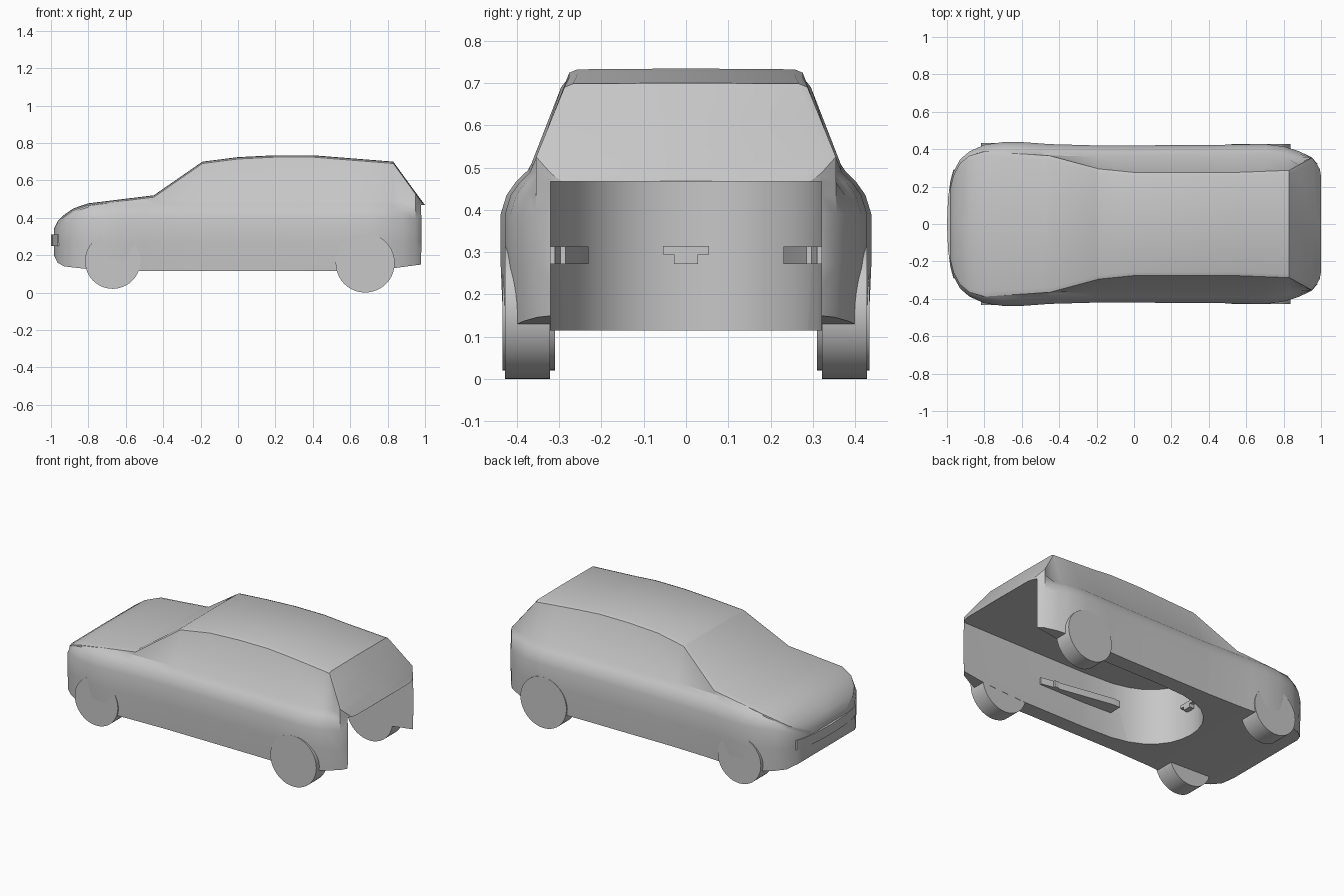
import bpy, bmesh, math
from mathutils import Vector

if "Cube" in bpy.data.objects:
    bpy.data.objects.remove(bpy.data.objects["Cube"])

grey = bpy.data.materials.new("body_grey")
grey.use_nodes = True
grey.diffuse_color = (0.57, 0.57, 0.57, 1)
grey.node_tree.nodes["Principled BSDF"].inputs["Base Color"].default_value = (0.57, 0.57, 0.57, 1)


def finish(name, bm, angle=28):
    bmesh.ops.recalc_face_normals(bm, faces=bm.faces)
    mesh = bpy.data.meshes.new(name)
    bm.to_mesh(mesh)
    bm.free()
    mesh.materials.append(grey)
    ob = bpy.data.objects.new(name, mesh)
    bpy.context.collection.objects.link(ob)
    smooth(ob, angle)
    return ob


def smooth(ob, angle=28):
    bpy.ops.object.select_all(action='DESELECT')
    ob.select_set(True)
    bpy.context.view_layer.objects.active = ob
    bpy.ops.object.shade_smooth_by_angle(angle=math.radians(angle))


def prism(name, outline, z0, z1):
    """Extrude a plan outline between two heights."""
    bm = bmesh.new()
    face = bm.faces.new([bm.verts.new((x, y, z0)) for x, y in outline])
    new = bmesh.ops.extrude_face_region(bm, geom=[face])["geom"]
    verts = [v for v in new if isinstance(v, bmesh.types.BMVert)]
    bmesh.ops.translate(bm, verts=verts, vec=(0, 0, z1 - z0))
    return finish(name, bm)


def sample(keys, x):
    """Linear interpolation through (x, value) pairs."""
    for (xa, a), (xb, b) in zip(keys, keys[1:]):
        if x <= xb:
            t = max(0, (x - xa) / (xb - xa))
            return a + (b - a) * t
    return keys[-1][1]


# Body curves along the length: roofline, underside, half width, roof edge
TOP = [(-.985, .34), (-.965, .38), (-.93, .415), (-.88, .45), (-.8, .477), (-.45, .52),
       (-.19, .7), (0, .724), (.2, .734), (.4, .734), (.83, .7), (.95, .535), (1, .468)]
UNDER = [(-.985, .2), (-.965, .16), (-.93, .14), (-.8, .125), (-.5, .115), (.55, .115),
         (.83, .13), (.98, .15), (1, .455)]
WIDE = [(-.985, .2), (-.965, .28), (-.93, .345), (-.88, .388), (-.8, .424), (-.7, .438),
        (-.6, .438), (-.45, .427), (-.2, .42), (.4, .422), (.7, .428), (.8, .415),
        (.88, .39), (.95, .357), (.98, .322), (1, .285)]
EDGE = [(-.985, .18), (-.965, .26), (-.93, .325), (-.88, .365), (-.8, .388), (-.45, .365),
        (-.19, .295), (0, .276), (.55, .276), (.83, .287), (.95, .354), (.98, .318), (1, .28)]


def section(x):
    top, low, w, e = (sample(k, x) for k in (TOP, UNDER, WIDE, EDGE))
    level = lambda z, drop: max(low + .002, min(z, top - drop))
    half = [(w * .985, low), (w, level(.27, .06)), (w, level(.39, .045)),
            (max(w - .014, e), level(.435, .03)), (max(w - .035, e), level(.465, .02)),
            (max(w - .06, e), level(.49, .012)), (e, top - .01), (e * .93, top - .002)]
    return half + [(0, top)] + [(-y, z) for y, z in reversed(half)] + [(0, low)]


# Body shell lofted from nose to tail
stations = sorted({x for k in (TOP, UNDER, WIDE, EDGE) for x, _ in k})
bm = bmesh.new()
rings = [[bm.verts.new((x, y, z)) for y, z in section(x)] for x in stations]
for a, b in zip(rings, rings[1:]):
    n = len(a)
    for i in range(n):
        bm.faces.new((a[i], a[(i + 1) % n], b[(i + 1) % n], b[i]))
bm.faces.new(rings[0])
bm.faces.new(list(reversed(rings[-1])))
body = finish("body_shell", bm)

# Hollow running in from the tail, open underneath, with a rounded inner end
side = [(1.1, .32), (.1, .32), (-.1, .31), (-.2, .287), (-.28, .25), (-.34, .2),
        (-.385, .14), (-.41, .07)]
outline = side + [(-.418, 0)] + [(x, -y) for x, y in reversed(side)]
cutter = prism("cavity_cutter", outline, -.2, .467)
cut = body.modifiers.new("cavity", 'BOOLEAN')
cut.operation = 'DIFFERENCE'
cut.solver = 'EXACT'
cut.object = cutter
bpy.context.view_layer.objects.active = body
bpy.ops.object.modifier_apply(modifier="cavity")
bpy.data.objects.remove(cutter)
smooth(body)

# Curved bumper strip across the nose
nose = [(-.93, .3), (-.966, .29), (-.982, .23), (-.994, .14)]
prism("front_bumper_strip", nose + [(-1, 0)] + [(x, -y) for x, y in reversed(nose)], .25, .31)


def wheel(name, x, z, radius, inner, outer):
    bm = bmesh.new()
    bmesh.ops.create_cone(bm, cap_ends=True, segments=40, radius1=radius, radius2=radius,
                          depth=outer - inner)
    for v in bm.verts:
        v.co = Vector((x + v.co.x, (inner + outer) / 2 * SIDE + v.co.z, z + v.co.y))
    finish(name, bm)


for SIDE, label in ((1, "back"), (-1, "front")):
    wheel("rear_wheel_" + label, .68, .158, .158, .321, .428)
    wheel("nose_wheel_" + label, -.67, .168, .148, .31, .434)
    # Wedge lamps on the hollow's side walls, with an upright rib
    wedge = [(.42, .325), (.42, .31), (-.04, .23), (-.09, .23), (-.09, .325)]
    prism("inner_lamp_" + label, [(x, y * SIDE) for x, y in wedge], .272, .313)
    rib = [(.34, .3), (.34, .285), (.31, .285), (.31, .3)]
    prism("lamp_rib_" + label, [(x, y * SIDE) for x, y in rib], .272, .313)

# Stepped plate on the hollow's end wall
for name, y, z0, z1 in (("plate_upper", .054, .295, .314), ("plate_lower", .028, .272, .295)):
    prism(name, [(-.43, -y), (-.385, -y), (-.385, y), (-.43, y)], z0, z1)
